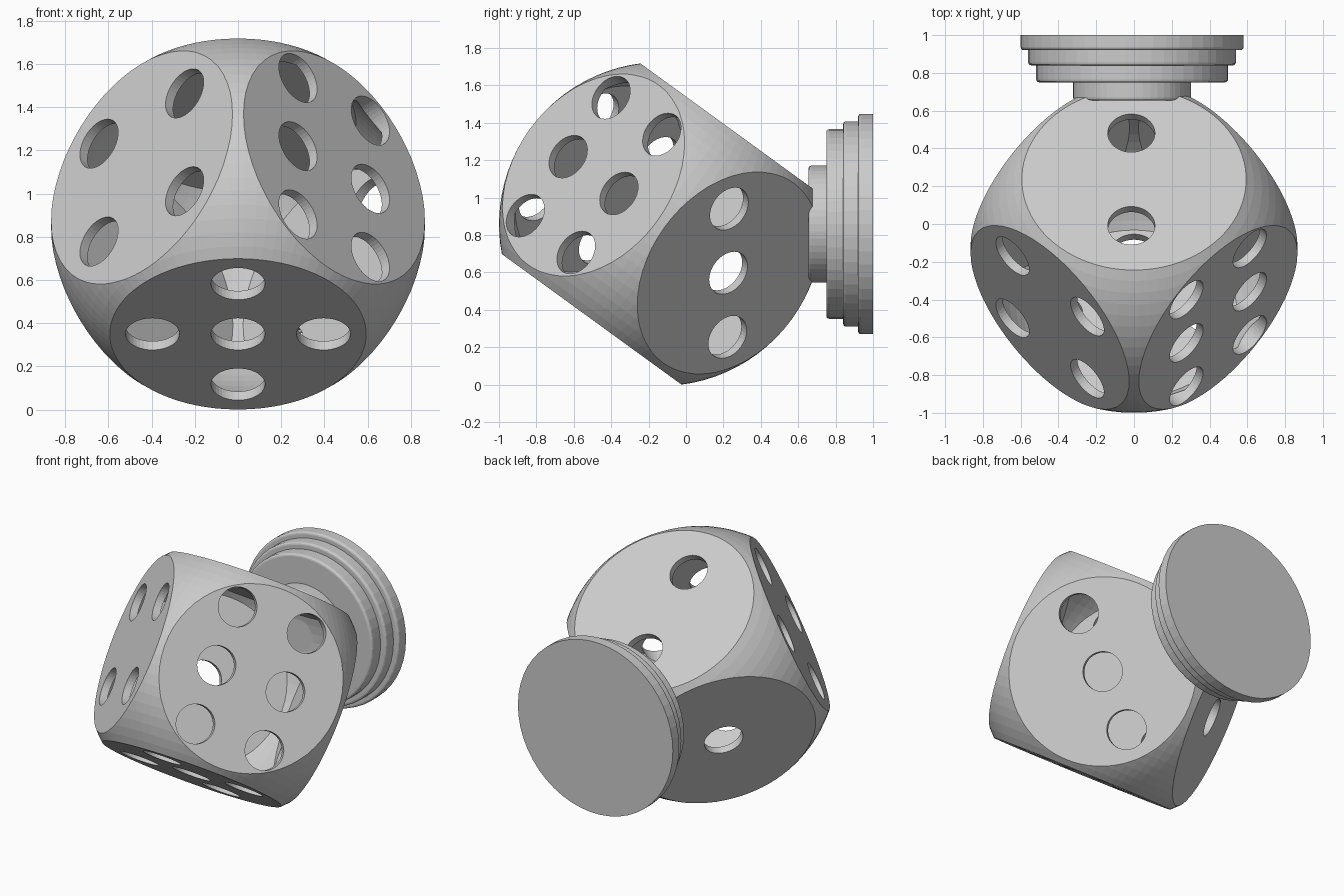
import bpy, bmesh
from math import radians, cos, sin, pi
from mathutils import Matrix, Vector

if "Cube" in bpy.data.objects:
    bpy.data.objects.remove(bpy.data.objects["Cube"])

R, H, WALL, PIP = 0.866, 0.63, 0.05, 0.125
POSE = (Matrix.Translation((0, -0.134, 0.859))
        @ Matrix.Rotation(radians(-36), 4, 'X') @ Matrix.Rotation(radians(-45), 4, 'Z'))


def to_object(bm, name):
    bmesh.ops.recalc_face_normals(bm, faces=bm.faces)
    me = bpy.data.meshes.new(name)
    bm.to_mesh(me)
    bm.free()
    ob = bpy.data.objects.new(name, me)
    bpy.context.collection.objects.link(ob)
    return ob


def rounded_cube(name, radius, half):
    # sphere trimmed by six planes
    bm = bmesh.new()
    bmesh.ops.create_uvsphere(bm, u_segments=84, v_segments=42, radius=radius)
    for axis in range(3):
        for sign in (-1, 1):
            n = Vector((0, 0, 0))
            n[axis] = sign
            bmesh.ops.bisect_plane(bm, geom=bm.verts[:] + bm.edges[:] + bm.faces[:], dist=1e-5,
                                   plane_co=n * half, plane_no=n, clear_outer=True)
            rim = [e for e in bm.edges if e.is_boundary]
            bmesh.ops.holes_fill(bm, edges=rim, sides=0)
    ob = to_object(bm, name)
    ob.matrix_world = POSE
    return ob


# pip layouts: (axis, sign, list of offsets along the other two axes)
s, d, w, t = 0.28, 0.39, 0.237, 0.214
corners = [(a, b) for a in (-s, s) for b in (-s, s)]
layouts = [
    (0, 1, [(y, z) for y in (-w, w) for z in (-d, 0, d)]),
    (0, -1, [(0, 0)]),
    (1, -1, corners),
    (1, 1, [(-s, -s), (0, 0), (s, s)]),
    (2, -1, corners + [(0, 0)]),
    (2, 1, [(-t - 0.01, t - 0.01), (t - 0.01, -t - 0.01)]),
]

bm = bmesh.new()
for axis, sign, spots in layouts:
    n = Vector((0, 0, 0))
    n[axis] = sign
    turn = n.to_track_quat('Z', 'Y').to_matrix().to_4x4()
    others = [i for i in range(3) if i != axis]
    for a, b in spots:
        p = n * (H - 0.03)
        p[others[0]], p[others[1]] = a, b
        bmesh.ops.create_cone(bm, cap_ends=True, segments=40, radius1=PIP, radius2=PIP,
                              depth=0.26, matrix=Matrix.Translation(p) @ turn)
pips = to_object(bm, "pip_cutter")
pips.matrix_world = POSE

# hollow die with pierced pips
die = rounded_cube("die_shell", R, H)
core = rounded_cube("hollow_cutter", R * (H - WALL) / H, H - WALL)
for cutter in (core, pips):
    cutter.hide_render = True
    mod = die.modifiers.new(cutter.name, 'BOOLEAN')
    mod.operation, mod.solver, mod.object = 'DIFFERENCE', 'EXACT', cutter
bpy.context.view_layer.objects.active = die
for mod in list(die.modifiers):
    bpy.ops.object.modifier_apply(modifier=mod.name)
for cutter in (core, pips):
    bpy.data.objects.remove(cutter)

# stepped round mount behind the die: (front y, back y, radius) per step, rounded front edges
profile = [(0.655, 0)]
for y0, y1, r in [(0.655, 0.75, 0.313), (0.75, 0.84, 0.508), (0.84, 0.92, 0.55), (0.92, 1.0, 0.59)]:
    b = 0.016
    profile += [(y0 + b * (1 - sin(k * pi / 6)), r - b * (1 - cos(k * pi / 6))) for k in (3, 2, 1, 0)]
    profile.append((y1, r))
profile.append((1.0, 0))

bm = bmesh.new()
verts = [bm.verts.new((r, y, 0)) for y, r in profile]
edges = [bm.edges.new(pair) for pair in zip(verts, verts[1:])]
bmesh.ops.spin(bm, geom=verts + edges, cent=(0, 0, 0), axis=(0, 1, 0), angle=2 * pi, steps=50)
bmesh.ops.remove_doubles(bm, verts=bm.verts, dist=1e-4)
mount = to_object(bm, "stepped_mount")
mount.location = (-0.01, 0, 0.859)
